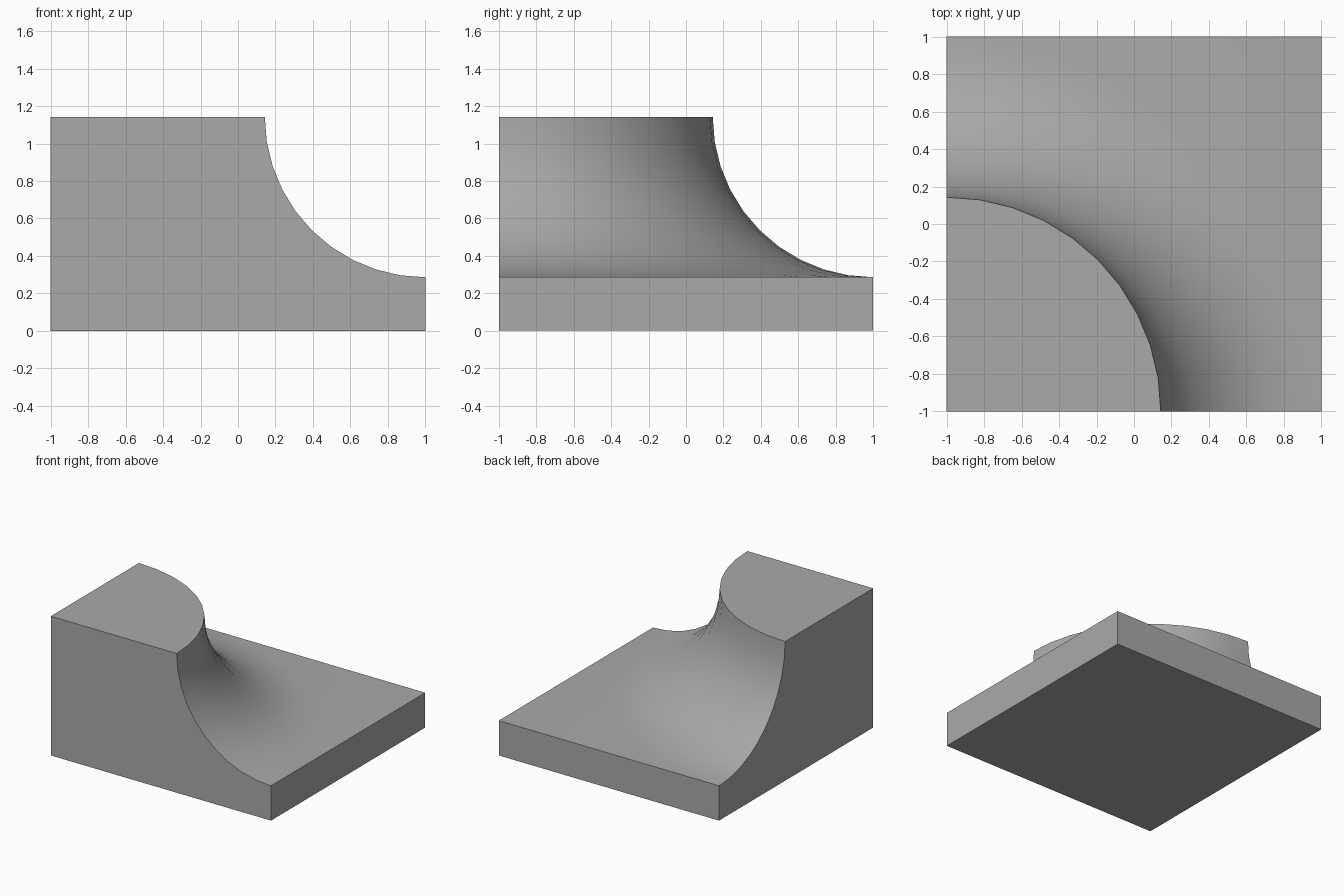
import bpy, bmesh
from math import sin, cos, pi, radians

cube = bpy.data.objects.get("Cube")
if cube:
    bpy.data.objects.remove(cube)

STEPS = 10          # segments in the sweep and in the cove profile
SIZE = 2.0          # footprint side
TOP = 1.143         # height, and radius of the top quarter disc
SLAB = 0.286        # base slab thickness
COVE = TOP - SLAB   # cove radius

grey = bpy.data.materials.new("plain grey")
grey.use_nodes = True
colour = (0.4, 0.4, 0.4, 1)
grey.diffuse_color = colour
grey.node_tree.nodes["Principled BSDF"].inputs["Base Color"].default_value = colour

bm = bmesh.new()


def vert(x, y, z):
    # positions measured from the solid's tall corner
    return bm.verts.new((x - SIZE / 2, y - SIZE / 2, z))


# Concave cove: profile arc swept a quarter turn about the tall corner
rings = []
for i in range(STEPS + 1):
    t = pi / 2 * i / STEPS
    r, z = SIZE - COVE * cos(t), TOP - COVE * sin(t)
    rings.append([vert(r * cos(a), r * sin(a), z)
                  for a in (pi / 2 * j / STEPS for j in range(STEPS + 1))])
for upper, lower in zip(rings, rings[1:]):
    for j in range(STEPS):
        bm.faces.new((upper[j], lower[j], lower[j + 1], upper[j + 1]))

# Flat top of the quarter column
peak = vert(0, 0, TOP)
bm.faces.new([peak] + rings[0])

# Flat slab surface, fanned from the low far corner
far = vert(SIZE, SIZE, SLAB)
rim = rings[-1]
for a, b in zip(rim, rim[1:]):
    bm.faces.new((a, far, b))

# Underside and four walls
b00, b10, b11, b01 = (vert(x, y, 0) for x, y in
                      ((0, 0), (SIZE, 0), (SIZE, SIZE), (0, SIZE)))
bm.faces.new((b00, b01, b11, b10))
bm.faces.new((b10, b11, far, rim[0]))
bm.faces.new((b11, b01, rim[-1], far))
bm.faces.new([peak, b00, b10] + [ring[0] for ring in reversed(rings)])
bm.faces.new([b00, peak] + [ring[-1] for ring in rings] + [b01])
bmesh.ops.recalc_face_normals(bm, faces=bm.faces)

mesh = bpy.data.meshes.new("cove_corner_block")
bm.to_mesh(mesh)
bm.free()
block = bpy.data.objects.new("cove_corner_block", mesh)
bpy.context.collection.objects.link(block)
mesh.materials.append(grey)

# Smooth cove with crisp outer edges
bpy.context.view_layer.objects.active = block
block.select_set(True)
bpy.ops.object.shade_smooth_by_angle(angle=radians(30))
